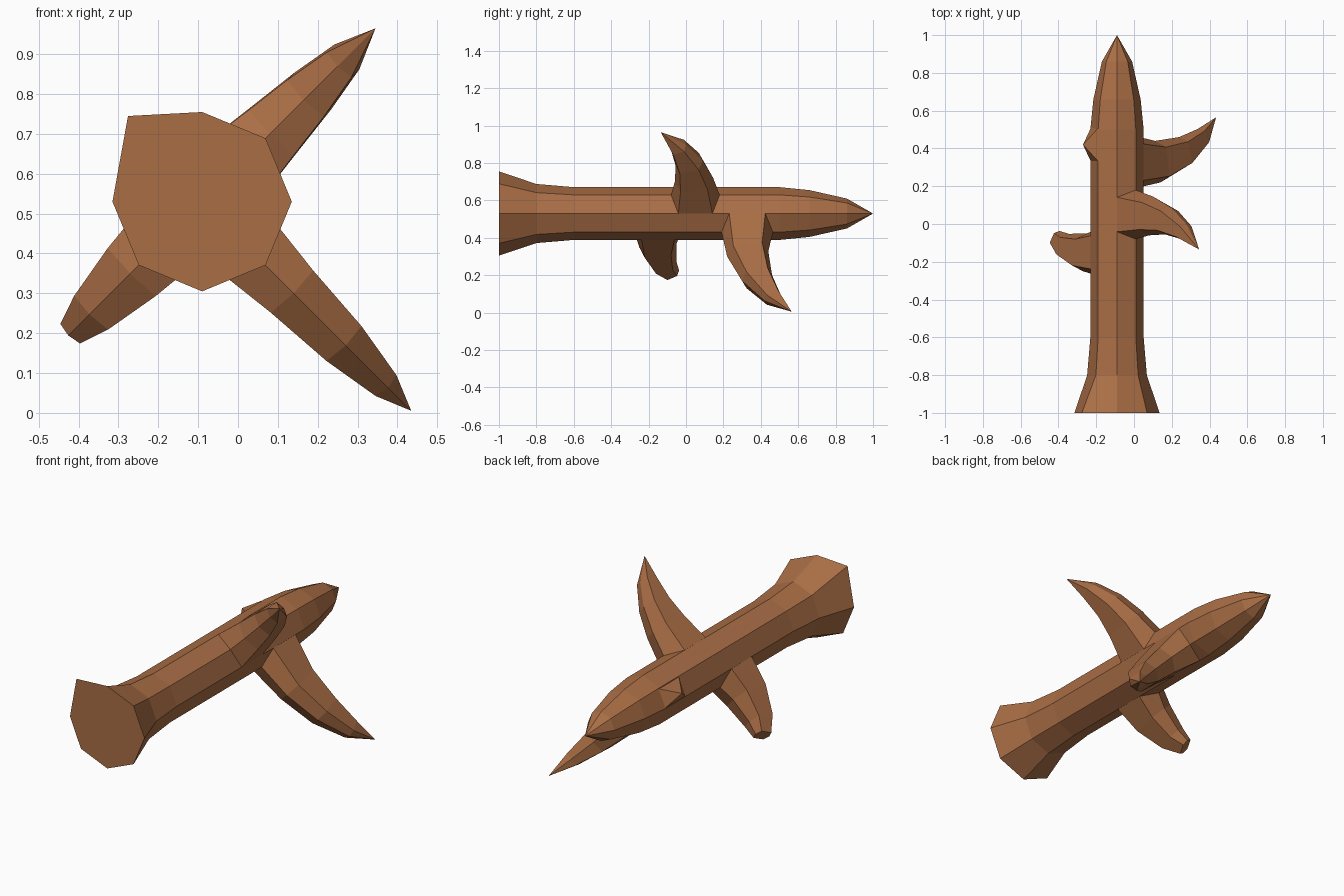
import bpy, bmesh
from math import cos, sin, radians
from mathutils import Vector

if "Cube" in bpy.data.objects:
    bpy.data.objects.remove(bpy.data.objects["Cube"])

CX, CZ = -0.09, 0.53          # trunk axis, running along y

wood = bpy.data.materials.new("wood")
wood.diffuse_color = (0.40, 0.155, 0.06, 1)
wood.use_nodes = True
wood.node_tree.nodes["Principled BSDF"].inputs["Base Color"].default_value = wood.diffuse_color


def point(angle, r, u, y):
    """Point at radial distance r and sideways offset u from the trunk axis."""
    a = radians(angle)
    return Vector((CX + r * cos(a) - u * sin(a), y, CZ + r * sin(a) + u * cos(a)))


def loft(name, rings, tip=None):
    """Skin a list of point rings; finish with a point or a flat cap."""
    bm = bmesh.new()
    loops = [[bm.verts.new(p) for p in ring] for ring in rings]
    n = len(loops[0])
    for a, b in zip(loops, loops[1:]):
        for i in range(n):
            j = (i + 1) % n
            bm.faces.new((a[i], a[j], b[j], b[i]))
    bm.faces.new(loops[0])
    if tip is None:
        bm.faces.new(loops[-1])
    else:
        t = bm.verts.new(tip)
        for i in range(n):
            bm.faces.new((loops[-1][i], loops[-1][(i + 1) % n], t))
    bmesh.ops.recalc_face_normals(bm, faces=bm.faces)
    mesh = bpy.data.meshes.new(name)
    bm.to_mesh(mesh)
    bm.free()
    mesh.materials.append(wood)
    obj = bpy.data.objects.new(name, mesh)
    bpy.context.collection.objects.link(obj)
    return obj


# Trunk: flared octagonal log ending in a point, one root corner pulled out
profile = [(-1, 0.225), (-0.8, 0.158), (-0.6, 0.141), (0.5, 0.141), (0.66, 0.125), (0.86, 0.08)]
rings = [[point(45 * k, r, 0, y) for k in range(8)] for y, r in profile]
rings[0][3] = Vector((-0.276, -1, 0.745))
loft("trunk", rings, (CX, 1, CZ))


# Branches: hexagonal, curved; each ring is (r, y of long side, r, y of short side, half width)
def branch(name, angle, sections, tip=None):
    rings = []
    for k, (r0, y0, r1, y1, h) in enumerate(sections):
        drop = 0.04 if k == 0 else 0
        ring = []
        for t, u in ((0, 0), (0.15, h), (0.85, h), (1, 0), (0.85, -h), (0.15, -h)):
            r = r0 + (r1 - r0) * t - (drop if u else 0)
            ring.append(point(angle, r, u, y0 + (y1 - y0) * t))
        rings.append(ring)
    loft(name, rings, point(angle, tip[0], 0, tip[1]) if tip else None)


branch("upper_branch", 45, [
    (0.14, 0.18, 0.14, -0.08, 0.10), (0.27, 0.145, 0.24, -0.06, 0.08),
    (0.40, 0.09, 0.36, -0.055, 0.065), (0.52, 0.0, 0.48, -0.08, 0.044)], (0.615, -0.135))
branch("lower_branch", -45, [
    (0.14, 0.19, 0.14, 0.465, 0.10), (0.325, 0.22, 0.285, 0.44, 0.075),
    (0.51, 0.30, 0.465, 0.46, 0.062), (0.66, 0.42, 0.61, 0.505, 0.037)], (0.742, 0.565))
branch("broken_branch", 225, [
    (0.14, -0.275, 0.14, -0.025, 0.10), (0.255, -0.25, 0.225, -0.05, 0.085),
    (0.40, -0.18, 0.36, -0.052, 0.06), (0.475, -0.11, 0.43, -0.037, 0.035)])

# Knob: low pyramid on the upper left of the trunk
base = [point(a, 0.138, 0, y) for a, y in ((135, 0.33), (135, 0.51), (180, 0.51), (180, 0.33))]
loft("knob", [base], (-0.27, 0.42, 0.59))
